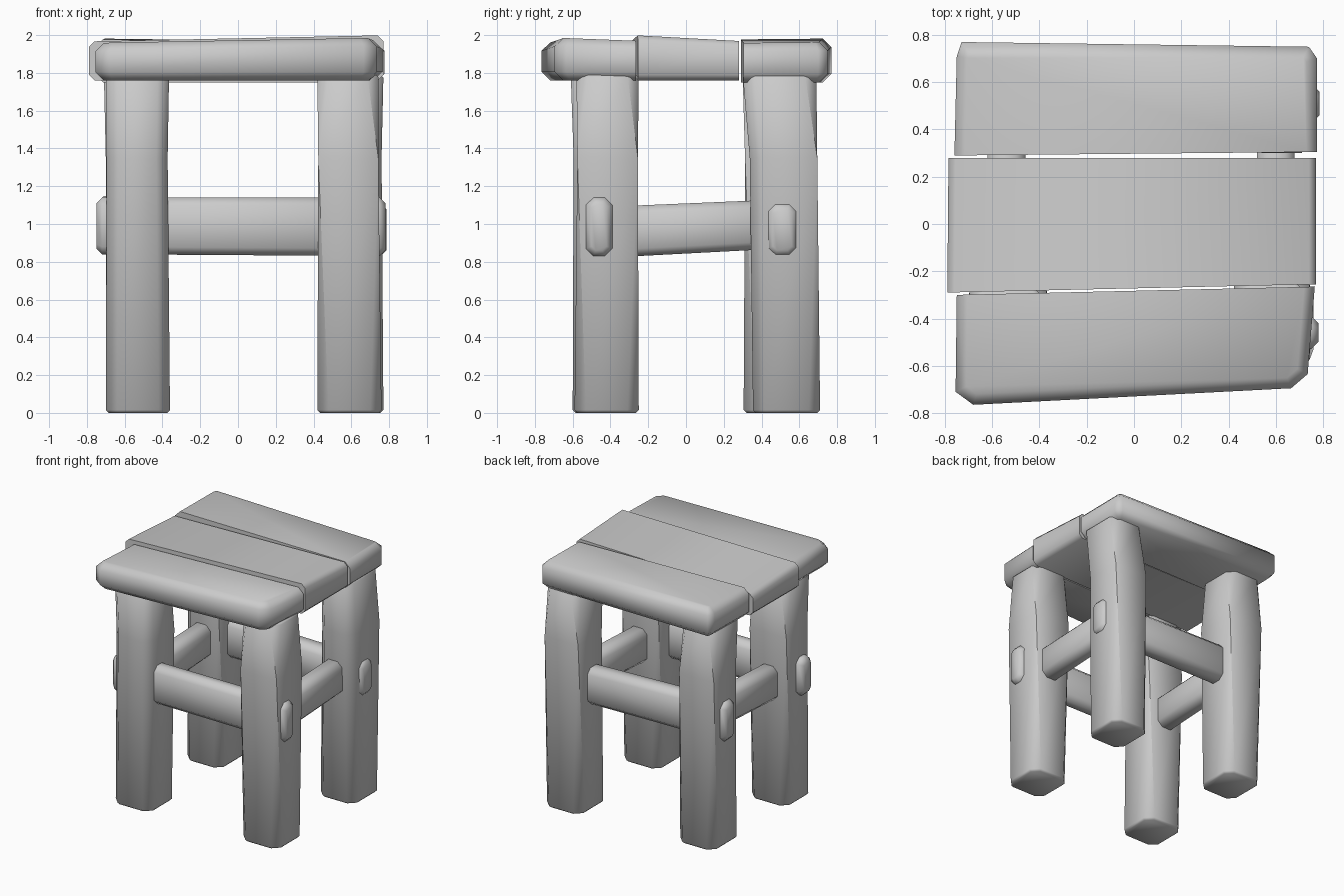
import bpy, bmesh, math
from mathutils import Vector

cube = bpy.data.objects.get("Cube")
if cube:
    bpy.data.objects.remove(cube)

grey = bpy.data.materials.new("plain_grey")
grey.use_nodes = True
colour = (0.6, 0.6, 0.6, 1)
grey.diffuse_color = colour
grey.node_tree.nodes["Principled BSDF"].inputs["Base Color"].default_value = colour


def bevel(bm, edges, width):
    bmesh.ops.bevel(bm, geom=edges, offset=width, segments=1,
                    affect='EDGES', clamp_overlap=True)


def finish(name, bm):
    bmesh.ops.recalc_face_normals(bm, faces=bm.faces)
    mesh = bpy.data.meshes.new(name)
    bm.to_mesh(mesh)
    bm.free()
    mesh.materials.append(grey)
    obj = bpy.data.objects.new(name, mesh)
    bpy.context.collection.objects.link(obj)
    bpy.ops.object.select_all(action='DESELECT')
    obj.select_set(True)
    bpy.context.view_layer.objects.active = obj
    bpy.ops.object.shade_smooth_by_angle(angle=math.radians(50))


def skin(rings):
    """Closed skin over rings of points."""
    bm = bmesh.new()
    loops = [[bm.verts.new(p) for p in ring] for ring in rings]
    for low, high in zip(loops, loops[1:]):
        for i in range(len(low)):
            j = (i + 1) % len(low)
            bm.faces.new((low[i], low[j], high[j], high[i]))
    caps = [bm.faces.new(loops[0][::-1]), bm.faces.new(loops[-1])]
    return bm, caps


def beam(name, axis, sections, side, end):
    """Chamfered beam; each section is (position, a0, a1, b0, b1)."""
    rings = []
    for t, a0, a1, b0, b1 in sections:
        ring = []
        for a, b in ((a0, b0), (a1, b0), (a1, b1), (a0, b1)):
            point = [a, b]
            point.insert(axis, t)
            ring.append(Vector(point))
        rings.append(ring)
    bm, caps = skin(rings)
    # long edges run mostly along the axis
    long_edges = []
    for e in bm.edges:
        d = e.verts[1].co - e.verts[0].co
        if abs(d[axis]) > 0.7 * d.length:
            long_edges.append(e)
    bevel(bm, long_edges, side)
    lo, hi = sections[0][0], sections[-1][0]
    rim = [e for e in bm.edges if any(
        all(abs(v.co[axis] - t) < 0.001 for v in e.verts) for t in (lo, hi))]
    bevel(bm, rim, end)
    finish(name, bm)


def plank(name, outline, base, height, slope_x, slope_y, width):
    """Board with a gently tilted top and softened outer edges."""
    low = [Vector((x, y, base)) for x, y in outline]
    high = [Vector((x, y, height + slope_x * x + slope_y * y)) for x, y in outline]
    bm, caps = skin([low, high])
    # edges beside the narrow gaps stay crisp
    rim = {e for f in caps for e in f.edges
           if not (all(abs(v.co.y) < 0.31 for v in e.verts)
                   and abs(e.verts[0].co.x - e.verts[1].co.x) > 1)}
    bevel(bm, list(rim), width)
    finish(name, bm)


# Legs
legs = {
    "front_right_leg": ((-0.70, -0.36, -0.60, -0.26), (-0.70, -0.365, -0.61, -0.27)),
    "front_left_leg": ((0.42, 0.76, -0.59, -0.25), (0.42, 0.745, -0.58, -0.25)),
    "back_right_leg": ((-0.70, -0.37, 0.305, 0.66), (-0.71, -0.40, 0.30, 0.65)),
    "back_left_leg": ((0.44, 0.77, 0.355, 0.71), (0.48, 0.77, 0.30, 0.69)),
}
for name, (foot, top) in legs.items():
    waist = [f * 0.5 + t * 0.5 for f, t in zip(foot, top)]
    waist = [w + s for w, s in zip(waist, (0.005, -0.01, 0.01, -0.005))]
    beam(name, 2, [(0, *foot), (1.35, *waist), (1.79, *top)], 0.06, 0.015)

# Rails whose ends pass through the legs
beam("front_rail", 0, [(-0.75, -0.53, -0.39, 0.84, 1.14),
                       (0.78, -0.53, -0.39, 0.83, 1.14)], 0.04, 0.03)
beam("back_rail", 0, [(-0.74, 0.42, 0.57, 0.84, 1.15),
                      (0.785, 0.43, 0.59, 0.83, 1.11)], 0.04, 0.03)

# Side rails buried in the legs
for name, x in (("right_rail", -0.54), ("left_rail", 0.60)):
    beam(name, 1, [(-0.45, x - 0.08, x + 0.08, 0.82, 1.09),
                   (0.50, x - 0.08, x + 0.08, 0.87, 1.13)], 0.04, 0.02)

# Seat planks
plank("front_plank", [(-0.75, -0.30), (-0.755, -0.71), (-0.68, -0.765),
                      (0.665, -0.695), (0.735, -0.635), (0.765, -0.265)],
      1.76, 1.945, 0.02, -0.04, 0.045)
plank("middle_plank", [(-0.79, -0.29), (0.77, -0.255), (0.77, 0.28), (-0.785, 0.28)],
      1.76, 1.968, 0.022, -0.055, 0.03)
plank("back_plank", [(-0.76, 0.29), (0.775, 0.305), (0.775, 0.70),
                     (0.74, 0.75), (-0.73, 0.77), (-0.75, 0.71)],
      1.75, 1.965, -0.013, 0.01, 0.045)
